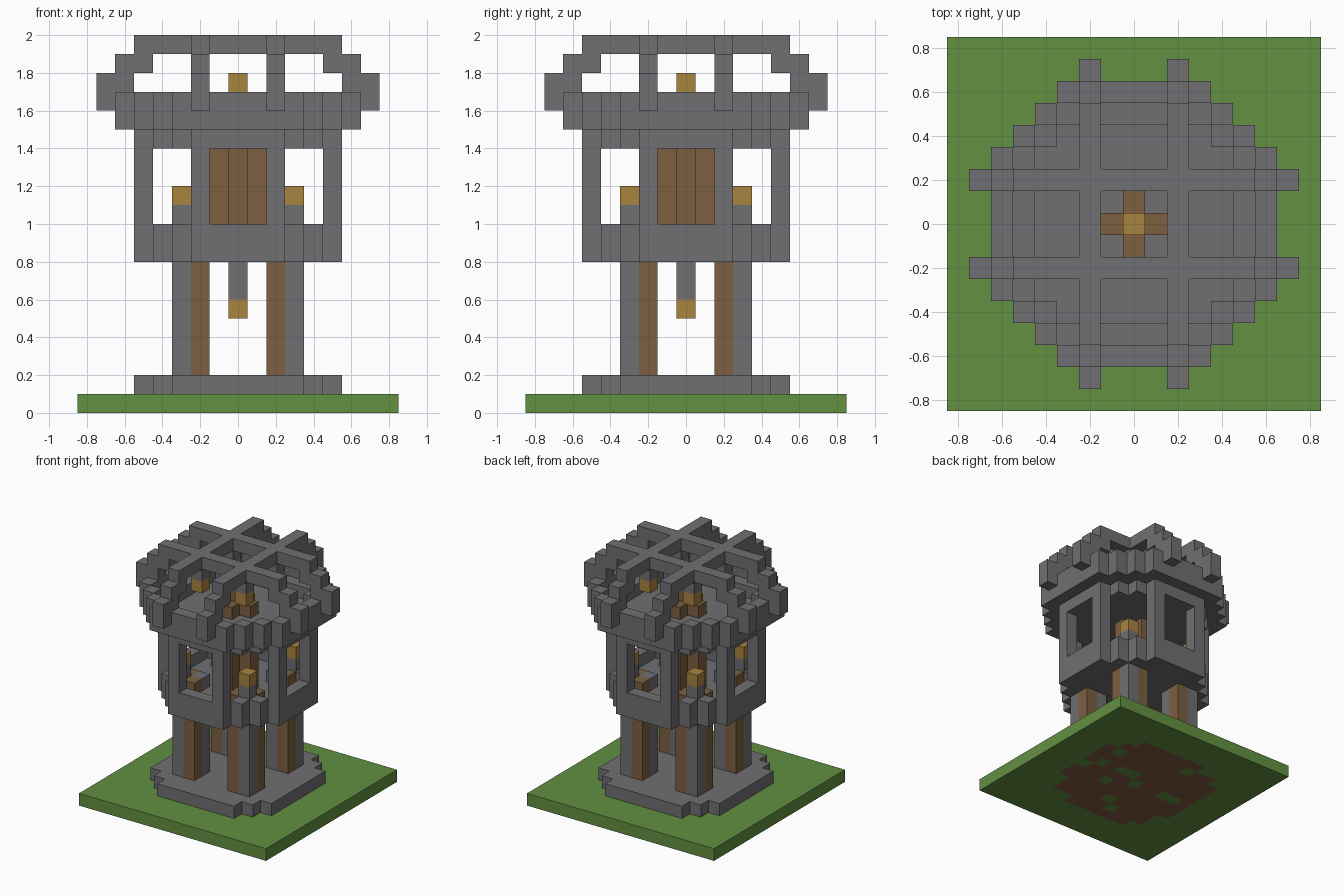
import bpy
import bmesh
import math
from mathutils import Vector

U = 0.1  # edge of one block

cube = bpy.data.objects.get("Cube")
if cube:
    bpy.data.objects.remove(cube, do_unlink=True)


def material(name, rgb):
    mat = bpy.data.materials.new(name)
    mat.use_nodes = True
    mat.diffuse_color = (*rgb, 1)
    bsdf = next(n for n in mat.node_tree.nodes if n.type == 'BSDF_PRINCIPLED')
    bsdf.inputs["Base Color"].default_value = (*rgb, 1)
    bsdf.inputs["Roughness"].default_value = 0.9
    return mat


STONE = material("grey stone", (0.16, 0.156, 0.165))
GRASS = material("grass green", (0.122, 0.279, 0.053))
WOOD = material("brown wood", (0.202, 0.117, 0.051))
GLOW = material("lamp gold", (0.397, 0.227, 0.051))
SOIL = material("soil brown", (0.223, 0.105, 0.055))

parts = {}   # part name -> material
owner = {}   # block position -> part name


def put(name, mat, plan, layers):
    """Stack a flat plan of blocks over the given layers."""
    parts[name] = mat
    for x, y in plan:
        for z in layers:
            owner[x, y, z] = name


def disc(radius, cut):
    """Stepped round plan: a square whose corners are cut diagonally."""
    span = range(-radius, radius + 1)
    return {(x, y) for x in span for y in span if abs(x) + abs(y) <= cut}


def four(x, y):
    """Mirror one block into all four quadrants."""
    return {(sx * x, sy * y) for sx in (-1, 1) for sy in (-1, 1)}


def both(x, y):
    return four(x, y) | four(y, x)


# Ground slab with a ragged soil patch beneath the plinth
plinth = disc(5, 8)
bare = {(2, 1), (1, 1), (0, 0), (2, -1), (0, -3), (-4, 0), (-3, 0), (4, 1), (4, 3),
        (-1, -4), (5, -3), (-3, 5), (-5, -3), (3, -5), (-2, 4), (5, 0)}
put("ground_slab", GRASS, disc(8, 16), [0])
put("soil_patch", SOIL, plinth - bare, [0])
put("stone_plinth", STONE, plinth, [1])

# Room floor, its rail and the ceiling
room = disc(5, 7)
inner = disc(4, 7)
rail = {(x, y) for x, y in room
        if max(abs(x), abs(y)) == 5 or abs(x) + abs(y) == 7}
put("room_floor", STONE, room, [8])
put("room_rail", STONE, rail, [9])
put("window_posts", STONE, both(2, 5), range(10, 14))
put("room_ceiling", STONE, room, [14])

# Legs rise from the plinth through the floor
put("leg_stone", STONE, four(3, 3) | four(2, 2), range(2, 10))
put("leg_timber", WOOD, both(2, 3), range(2, 10))

# Lamps on the leg tops and one hung below the floor
put("lamp_posts", STONE, four(3, 3), [10])
put("room_lamps", GLOW, four(3, 3), [11])
put("hanging_rod", STONE, {(0, 0)}, [6, 7])
put("hanging_lamp", GLOW, {(0, 0)}, [5])

# Parapet in two steps around the upper deck
deck = disc(6, 9)
put("parapet_step", STONE, deck - inner, [15])
put("parapet_top", STONE, deck - plinth, [16])

# Central timber core with a lamp on top
put("timber_core", WOOD, disc(1, 1), range(9, 16))
put("core_tip", WOOD, {(0, 0)}, [16])
put("core_lamp", GLOW, {(0, 0)}, [17])

# Crossing roof ribs, stepped down at their ends
put("roof_ribs", STONE, both(2, 7) | both(2, 6), [16, 17])
put("roof_ribs", STONE, both(2, 6) | both(2, 5), [18])
for i in range(6):
    put("roof_ribs", STONE, both(2, i), [19])

# Lamps hung from the rib crossings
put("rib_lamp_rods", STONE, four(2, 2), [18])
put("rib_lamps", GLOW, four(2, 2), [17])


def build(name, mat):
    """Turn the blocks of a part into a mesh of its exposed faces."""
    bm = bmesh.new()
    for cell in [c for c, n in owner.items() if n == name]:
        centre = Vector(cell) + Vector((0, 0, 0.5))
        for axis in range(3):
            for sign in (-1, 1):
                step = Vector((0, 0, 0))
                step[axis] = sign
                if tuple(int(a + b) for a, b in zip(cell, step)) in owner:
                    continue
                u = Vector((0, 0, 0))
                u[(axis + 1) % 3] = 0.5
                v = step.cross(u)
                mid = centre + step * 0.5
                corners = (mid - u - v, mid + u - v, mid + u + v, mid - u + v)
                bm.faces.new([bm.verts.new(p * U) for p in corners])
    bmesh.ops.remove_doubles(bm, verts=bm.verts, dist=0.001)
    bmesh.ops.dissolve_limit(bm, angle_limit=math.radians(1),
                             verts=bm.verts, edges=bm.edges)
    mesh = bpy.data.meshes.new(name)
    bm.to_mesh(mesh)
    bm.free()
    mesh.materials.append(mat)
    bpy.context.collection.objects.link(bpy.data.objects.new(name, mesh))


for part, mat in parts.items():
    build(part, mat)
